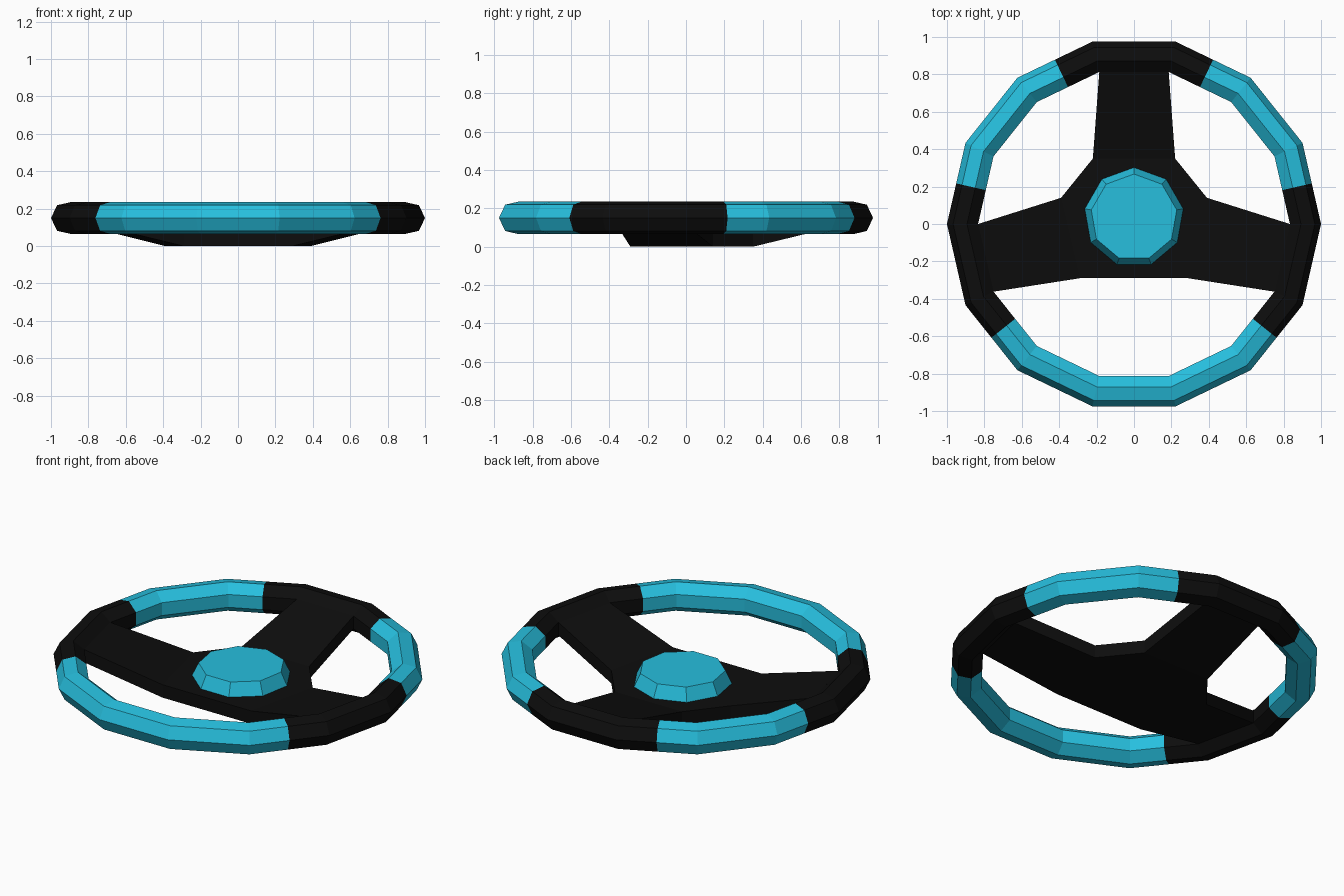
import bpy, bmesh
from math import sin, cos, pi

if "Cube" in bpy.data.objects:
    bpy.data.objects.remove(bpy.data.objects["Cube"])

def material(name, rgb):
    m = bpy.data.materials.new(name)
    m.diffuse_color = (*rgb, 1)
    m.use_nodes = True
    m.node_tree.nodes["Principled BSDF"].inputs["Base Color"].default_value = m.diffuse_color
    return m

BLACK = material("black_rubber", (0.004, 0.004, 0.004))
CYAN = material("cyan_grip", (0.02, 0.52, 0.73))

def make(name, verts, faces, mat):
    me = bpy.data.meshes.new(name)
    me.from_pydata(verts, [], faces)
    bm = bmesh.new()
    bm.from_mesh(me)
    bmesh.ops.recalc_face_normals(bm, faces=bm.faces)
    bm.to_mesh(me)
    bm.free()
    me.materials.append(mat)
    ob = bpy.data.objects.new(name, me)
    bpy.context.collection.objects.link(ob)
    return ob

# Rim: heptagon section swept round a 14-sided ring, split at edge midpoints
STEP = pi / 14
SECTION = [(0.9125 + 0.0875 * cos(2 * pi * k / 7), 0.15 + 0.0875 * sin(2 * pi * k / 7))
           for k in range(7)]

def rim_arc(name, j0, j1, mat):
    verts, faces = [], []
    for j in range(j0, j1 + 1):
        s = cos(STEP) if j % 2 else 1
        a = j * STEP
        verts += [(r * s * cos(a), r * s * sin(a), z) for r, z in SECTION]
    for i in range(j1 - j0):
        for k in range(7):
            n = (k + 1) % 7
            faces.append((i * 7 + k, i * 7 + n, i * 7 + 7 + n, i * 7 + 7 + k))
    # close both ends
    last = (j1 - j0) * 7
    faces += [tuple(range(7))[::-1], tuple(range(last, last + 7))]
    make(name, verts, faces, mat)

for name, j0, j1, mat in [("rim_right", -3, 1, BLACK), ("grip_upper_right", 1, 5, CYAN),
                          ("rim_top", 5, 9, BLACK), ("grip_upper_left", 9, 13, CYAN),
                          ("rim_left", 13, 17, BLACK), ("grip_lower", 17, 25, CYAN)]:
    rim_arc(name, j0, j1, mat)

# Hub plate with three spokes rising to the inside of the rim
THICK = 0.076
R, Z = SECTION[4]

def rim_point(k):
    return (R * cos(2 * pi * k / 14), R * sin(2 * pi * k / 14), Z)

right = [(0.29, -0.29, 0), rim_point(-1), rim_point(0), (0.39, 0.14, 0),
         (0.22, 0.35, 0), rim_point(3)]
outline = right + [(-x, y, z) for x, y, z in reversed(right)]
n = len(outline)
verts = outline + [(x, y, z + THICK) for x, y, z in outline]
panels = [(0, 3, 4, 7, 8, 11), (0, 1, 2, 3), (4, 5, 6, 7), (8, 9, 10, 11)]
faces = panels + [tuple(i + n for i in reversed(p)) for p in panels]
faces += [(i, (i + 1) % n, (i + 1) % n + n, i + n) for i in range(n)]
make("hub_spokes", verts, faces, BLACK)

# Nine-sided centre button with a tapered edge
def ring(r, z):
    return [(r * sin(2 * pi * k / 9), 0.035 + r * cos(2 * pi * k / 9), z) for k in range(9)]

faces = [tuple(range(9)), tuple(range(9, 18))]
faces += [(k, (k + 1) % 9, (k + 1) % 9 + 9, k + 9) for k in range(9)]
make("centre_button", ring(0.27, 0.07) + ring(0.232, 0.15), faces, CYAN)
